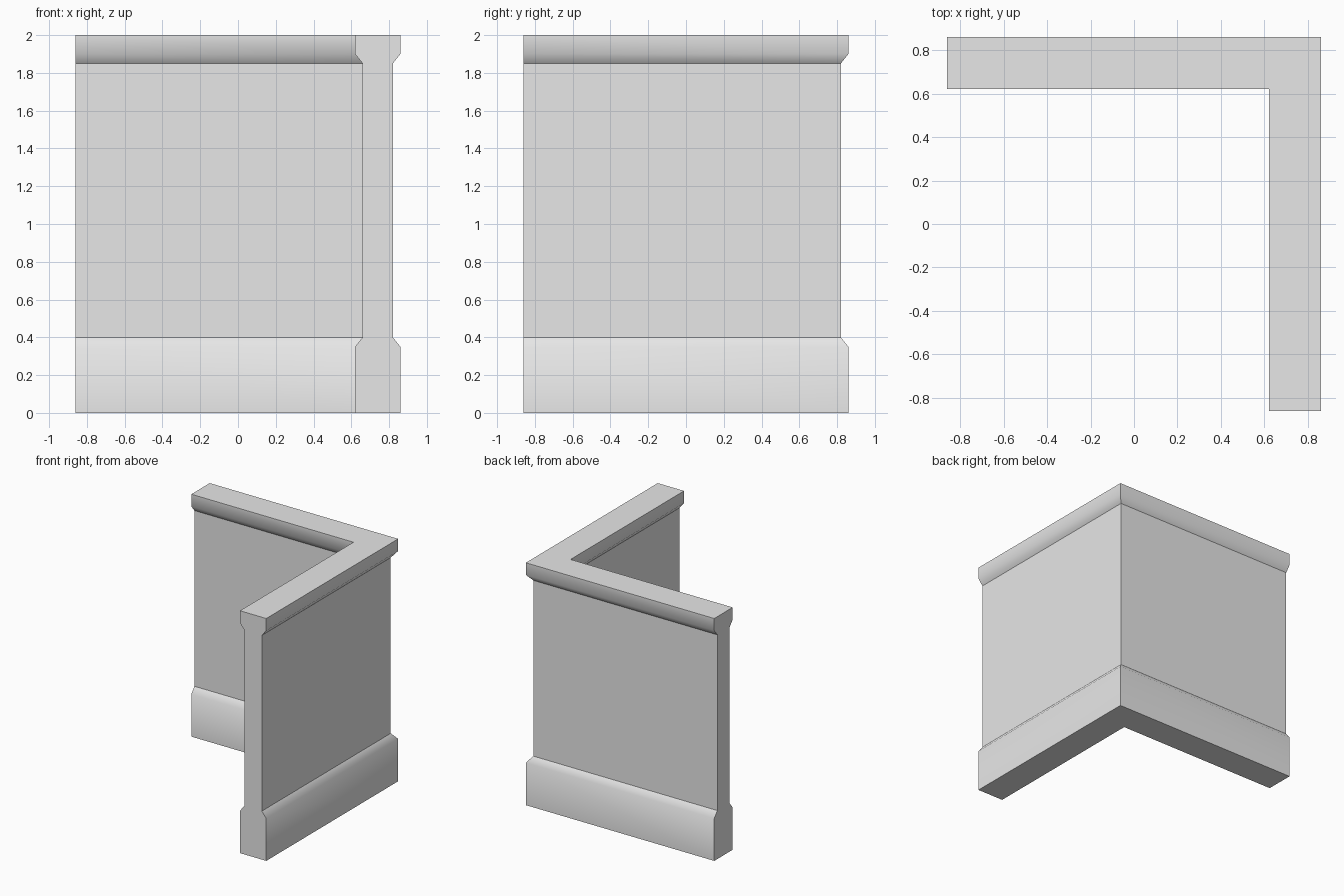
import bpy
import bmesh

cube = bpy.data.objects.get("Cube")
if cube:
    bpy.data.objects.remove(cube, do_unlink=True)

# Plain grey material
COLOR = (0.8, 0.8, 0.8, 1.0)
grey = bpy.data.materials.new("light_grey")
grey.use_nodes = True
grey.diffuse_color = COLOR
grey.node_tree.nodes["Principled BSDF"].inputs["Base Color"].default_value = COLOR

# Wall cross-section: half width and height, mirrored to the inner side
EDGE = 0.86
HALF = 0.12
CORE = 0.08
CENTRE = EDGE - HALF
outer = [(HALF, 0), (HALF, 0.35), (CORE, 0.4), (CORE, 1.85), (HALF, 1.9), (HALF, 2)]
profile = outer + [(-u, z) for u, z in reversed(outer)]

# Path stations: position and outward direction, mitred at the corner
stations = [((-EDGE, CENTRE), (0, 1)),
            ((CENTRE, CENTRE), (1, 1)),
            ((CENTRE, -EDGE), (1, 0))]

bm = bmesh.new()
rings = [[bm.verts.new((px + u * dx, py + u * dy, z)) for u, z in profile]
         for (px, py), (dx, dy) in stations]

# Long faces of both arms
count = len(profile)
soft_edges = set()
for a, b in zip(rings, rings[1:]):
    for i in range(count):
        j = (i + 1) % count
        bm.faces.new((a[i], a[j], b[j], b[i])).smooth = True
    for i, (u, z) in enumerate(profile):
        if z in (0.35, 1.9):
            soft_edges.add(bm.edges.get((a[i], b[i])))

# Flat end caps
bm.faces.new(rings[0])
bm.faces.new(rings[-1])
bmesh.ops.recalc_face_normals(bm, faces=bm.faces)

# Rounded shading only where the mouldings meet their chamfers
for edge in bm.edges:
    edge.smooth = edge in soft_edges

mesh = bpy.data.meshes.new("corner_wall")
bm.to_mesh(mesh)
bm.free()
mesh.materials.append(grey)
wall = bpy.data.objects.new("corner_wall", mesh)
bpy.context.scene.collection.objects.link(wall)
